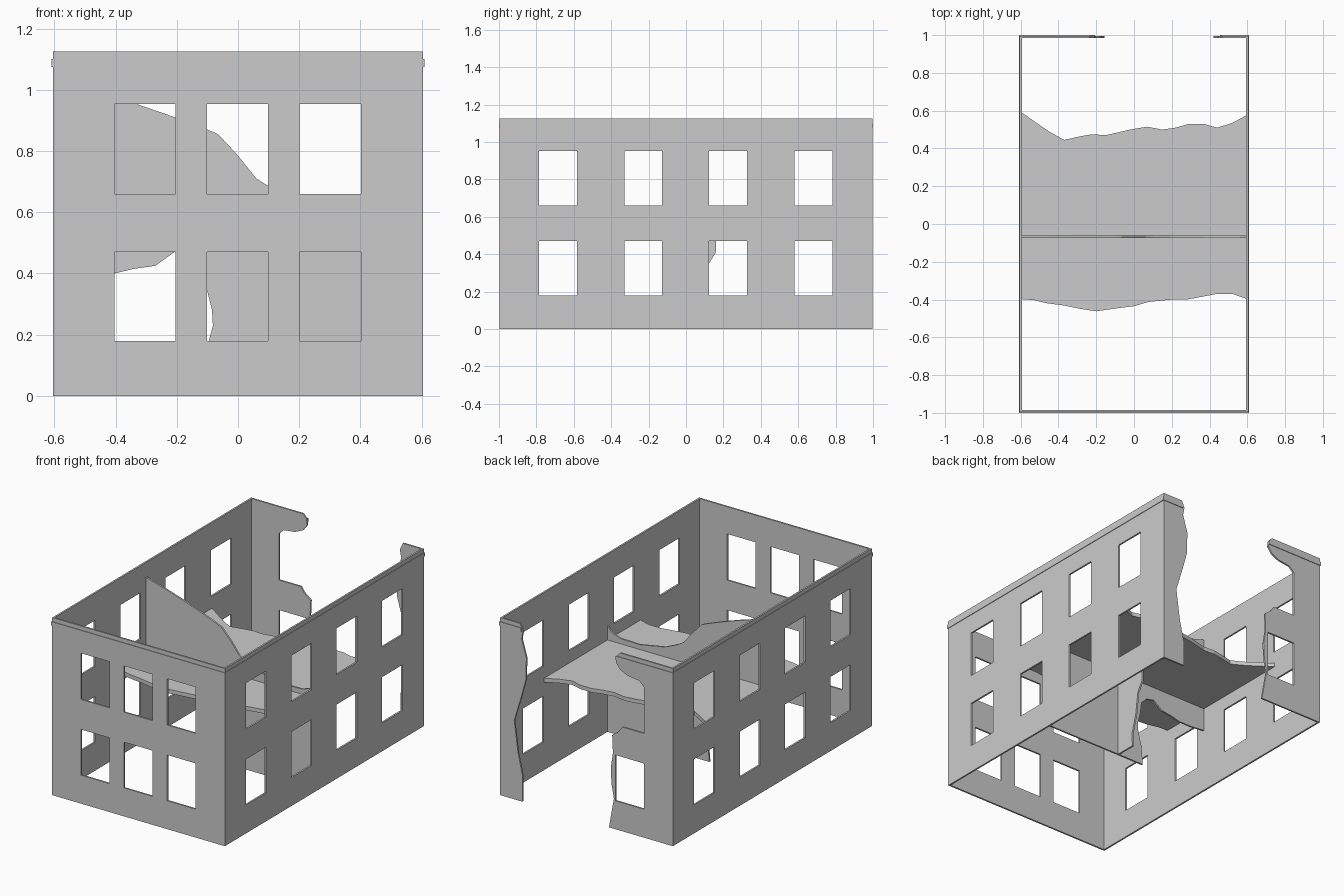
import bpy, bmesh
from mathutils import Vector

if "Cube" in bpy.data.objects:
    bpy.data.objects.remove(bpy.data.objects["Cube"])

T = 0.011            # wall thickness
W, L, H = 0.605, 0.996, 1.125
ROWS = [(0.18, 0.47), (0.66, 0.953)]


def rect(a0, a1, b0, b1):
    return [(a0, b0), (a1, b0), (a1, b1), (a0, b1)]


def panel(name, outline, holes, place, depth):
    """Fill a 2D outline with holes, then extrude it into a thin slab."""
    bm = bmesh.new()
    for loop in [outline] + holes:
        vs = [bm.verts.new(place(a, b)) for a, b in loop]
        for i, v in enumerate(vs):
            bm.edges.new((v, vs[(i + 1) % len(vs)]))
    bmesh.ops.triangle_fill(bm, edges=bm.edges[:], use_beauty=True)
    ext = bmesh.ops.extrude_face_region(bm, geom=bm.faces[:])
    moved = [g for g in ext['geom'] if isinstance(g, bmesh.types.BMVert)]
    bmesh.ops.translate(bm, verts=moved, vec=Vector(depth))
    bmesh.ops.recalc_face_normals(bm, faces=bm.faces[:])
    me = bpy.data.meshes.new(name)
    bm.to_mesh(me)
    bm.free()
    ob = bpy.data.objects.new(name, me)
    bpy.context.collection.objects.link(ob)
    return ob


def on_y(y):
    return lambda a, b: (a, y, b)


def on_x(x):
    return lambda a, b: (x, a, b)


# Front wall with six windows
front_holes = [rect(x, x + 0.2, *r) for x in (-0.404, -0.102, 0.201) for r in ROWS]
panel("front_wall", rect(-W, W, 0, H), front_holes, on_y(-L), (0, T, 0))

# Side walls with eight windows each
side_holes = [rect(y, y + 0.203, *r) for y in (-0.785, -0.33, 0.122, 0.58) for r in ROWS]
for name, x in (("right_wall", W - T), ("left_wall", -W)):
    panel(name, rect(-L + T, L - T, 0, H), side_holes, on_x(x), (T, 0, 0))

# Remains of the back wall on both sides of the breach
left_break = [(-W, 0), (-0.157, 0), (-0.175, 0.1), (-0.192, 0.19), (-0.175, 0.28),
              (-0.17, 0.38), (-0.185, 0.48), (-0.18, 0.59), (-0.225, 0.625),
              (-0.25, 0.66), (-0.404, 0.66), (-0.404, 0.953), (-0.37, 0.985),
              (-0.29, 0.995), (-0.235, 1.02), (-0.205, 1.06), (-0.21, 1.1),
              (-0.235, H), (-W, H)]
panel("back_wall_left", left_break, [rect(-0.404, -0.204, *ROWS[0])], on_y(L - T), (0, T, 0))
right_break = [(W, 0), (0.45, 0), (0.45, 0.17), (0.48, 0.3), (0.507, 0.5), (0.458, 0.66),
               (0.425, 0.78), (0.422, 0.92), (0.455, 1.03), (0.445, 1.08),
               (0.465, H), (W, H)]
panel("back_wall_right", right_break, [], on_y(L - T), (0, T, 0))

# Cornice band around the top
P, Z0, Z1 = 0.004, 1.075, 1.10
panel("cornice_front", rect(-W - P, W + P, Z0, Z1), [], on_y(-L - P), (0, P, 0))
panel("cornice_back_left", rect(-W - P, -0.207, Z0, Z1), [], on_y(L), (0, P, 0))
panel("cornice_back_right", rect(0.455, W + P, Z0, Z1), [], on_y(L), (0, P, 0))
panel("cornice_right", rect(-L, L, Z0, Z1), [], on_x(W), (P, 0, 0))
panel("cornice_left", rect(-L, L, Z0, Z1), [], on_x(-W - P), (P, 0, 0))

# Broken upper floor slab
X = W - T
FLOOR0, FLOOR1 = 0.557, 0.582
floor_outline = [(-X, 0.59), (-0.53, 0.545), (-0.45, 0.49), (-0.37, 0.445), (-0.28, 0.465),
                 (-0.22, 0.475), (-0.15, 0.47), (-0.02, 0.5), (0.07, 0.515), (0.15, 0.5),
                 (0.22, 0.51), (0.29, 0.53), (0.37, 0.53), (0.44, 0.51), (0.52, 0.535),
                 (X, 0.575), (X, -0.395), (0.52, -0.37), (0.44, -0.37), (0.36, -0.385),
                 (0.28, -0.4), (0.2, -0.4), (0.08, -0.412), (0, -0.435), (-0.08, -0.445),
                 (-0.2, -0.462), (-0.28, -0.45), (-0.38, -0.43), (-0.46, -0.42),
                 (-0.53, -0.403), (-X, -0.398)]
panel("upper_floor", floor_outline, [], lambda a, b: (a, b, FLOOR0), (0, 0, FLOOR1 - FLOOR0))

# Broken cross wall above the floor
upper = [(-X, FLOOR1), (-X, 1.03), (-0.45, 0.99), (-0.33, 0.953), (-0.205, 0.91),
         (-0.1, 0.87), (-0.065, 0.855), (0, 0.785), (0.06, 0.71), (0.1, 0.685),
         (0.19, 0.645), (0.37, 0.612), (0.5, 0.615), (0.56, 0.635), (X, 0.67), (X, FLOOR1)]
panel("cross_wall_upper", upper, [], on_y(-0.073), (0, T, 0))

# Broken cross wall below the floor: one standing piece, gap, hanging remnant
lower = [(X, 0), (-0.12, 0), (-0.11, 0.12), (-0.095, 0.18), (-0.082, 0.23), (-0.085, 0.28),
         (-0.102, 0.35), (-0.11, 0.42), (-0.15, 0.46), (-0.205, 0.472), (-0.27, 0.425),
         (-0.34, 0.415), (-0.404, 0.4), (-0.5, 0.4), (-X, 0.41), (-X, FLOOR0), (X, FLOOR0)]
panel("cross_wall_lower", lower, [], on_y(-0.073), (0, T, 0))

# Short broken wall stub running backwards under the floor
stub = [(-0.062, 0), (0.07, 0), (0.065, 0.08), (0.1, 0.2), (0.12, 0.345), (0.16, 0.41),
        (0.16, 0.47), (0.18, FLOOR0), (-0.062, FLOOR0)]
panel("wall_stub", stub, [], on_x(0.06), (T, 0, 0))
